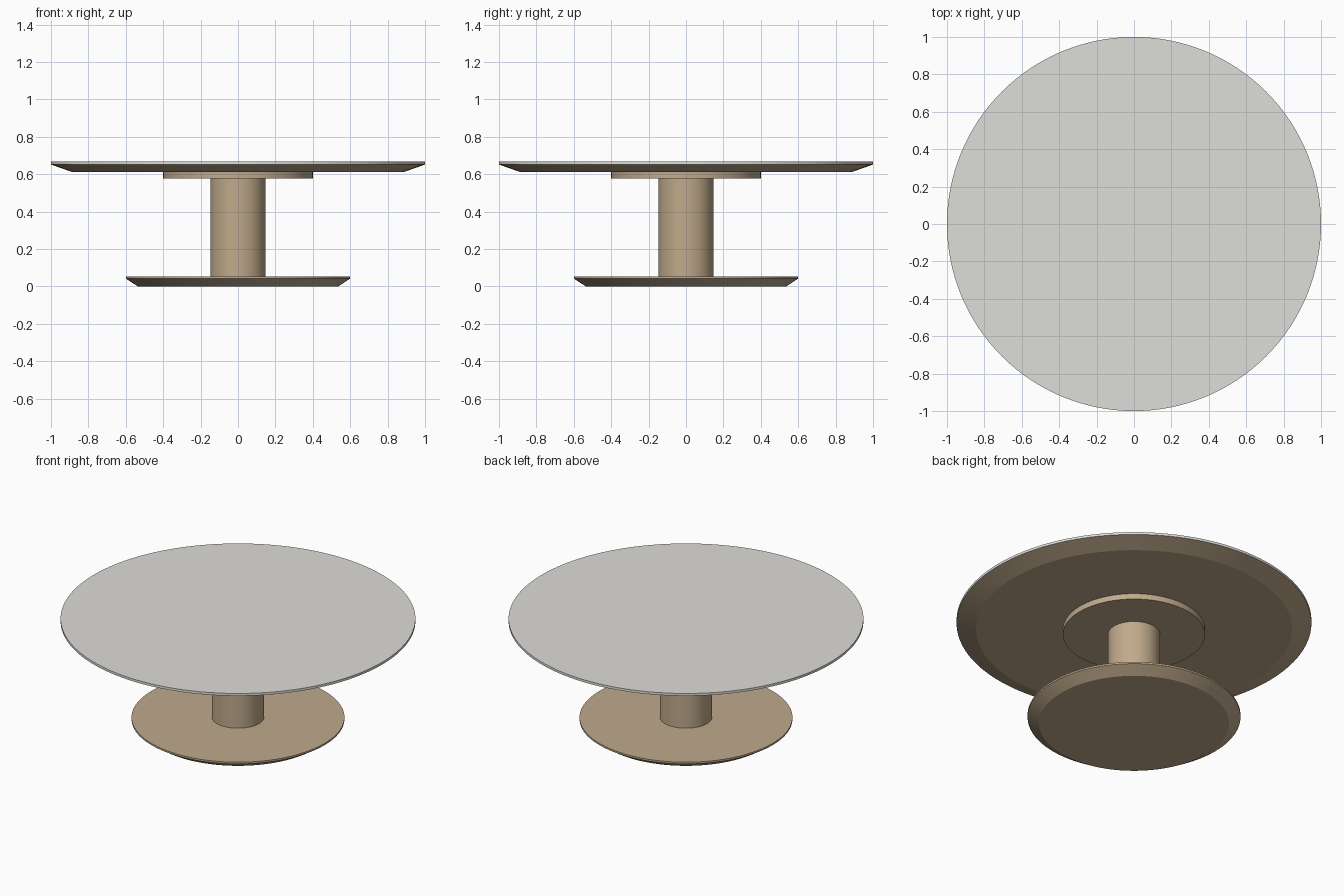
import bpy, bmesh, math

if "Cube" in bpy.data.objects:
    bpy.data.objects.remove(bpy.data.objects["Cube"])


def srgb(r, g, b):
    def lin(c):
        c /= 255
        return c / 12.92 if c <= 0.04045 else ((c + 0.055) / 1.055) ** 2.4
    return (lin(r), lin(g), lin(b), 1.0)


def material(name, rgb):
    m = bpy.data.materials.new(name)
    m.diffuse_color = srgb(*rgb)
    m.use_nodes = True
    m.node_tree.nodes["Principled BSDF"].inputs["Base Color"].default_value = m.diffuse_color
    return m


wood = material("tan_wood", (192, 170, 140))
stone = material("pale_grey_top", (222, 221, 216))
SIDES = 128


def turned(name, profile, mats, top_from=None):
    """Closed turned solid from (radius, z) rings, bottom to top.
    Faces whose centre is above top_from take the second material."""
    bm = bmesh.new()
    rings = []
    for r, z in profile:
        rings.append([bm.verts.new((r * math.cos(a), r * math.sin(a), z))
                      for a in (2 * math.pi * i / SIDES for i in range(SIDES))])
    for lo, hi in zip(rings, rings[1:]):
        for i in range(SIDES):
            j = (i + 1) % SIDES
            bm.faces.new((lo[i], lo[j], hi[j], hi[i]))
    bm.faces.new(rings[0][::-1])
    bm.faces.new(rings[-1])
    if top_from is not None:
        for f in bm.faces:
            if f.calc_center_median().z > top_from:
                f.material_index = 1
    me = bpy.data.meshes.new(name)
    bm.to_mesh(me)
    bm.free()
    for m in mats:
        me.materials.append(m)
    ob = bpy.data.objects.new(name, me)
    bpy.context.collection.objects.link(ob)
    bpy.ops.object.select_all(action='DESELECT')
    ob.select_set(True)
    bpy.context.view_layer.objects.active = ob
    bpy.ops.object.shade_smooth_by_angle(angle=math.radians(15))
    return ob


# Foot disc with undercut edge
turned("base", [(0.535, 0), (0.6, 0.042), (0.6, 0.053)], [wood])
# Central column
turned("column", [(0.147, 0.053), (0.147, 0.578)], [wood])
# Mounting disc beneath the top
turned("support_disc", [(0.4, 0.578), (0.4, 0.613)], [wood])
# Table top with undercut edge and pale upper surface
turned("table_top", [(0.89, 0.613), (1.0, 0.652), (1.0, 0.667)],
       [wood, stone], top_from=0.655)
